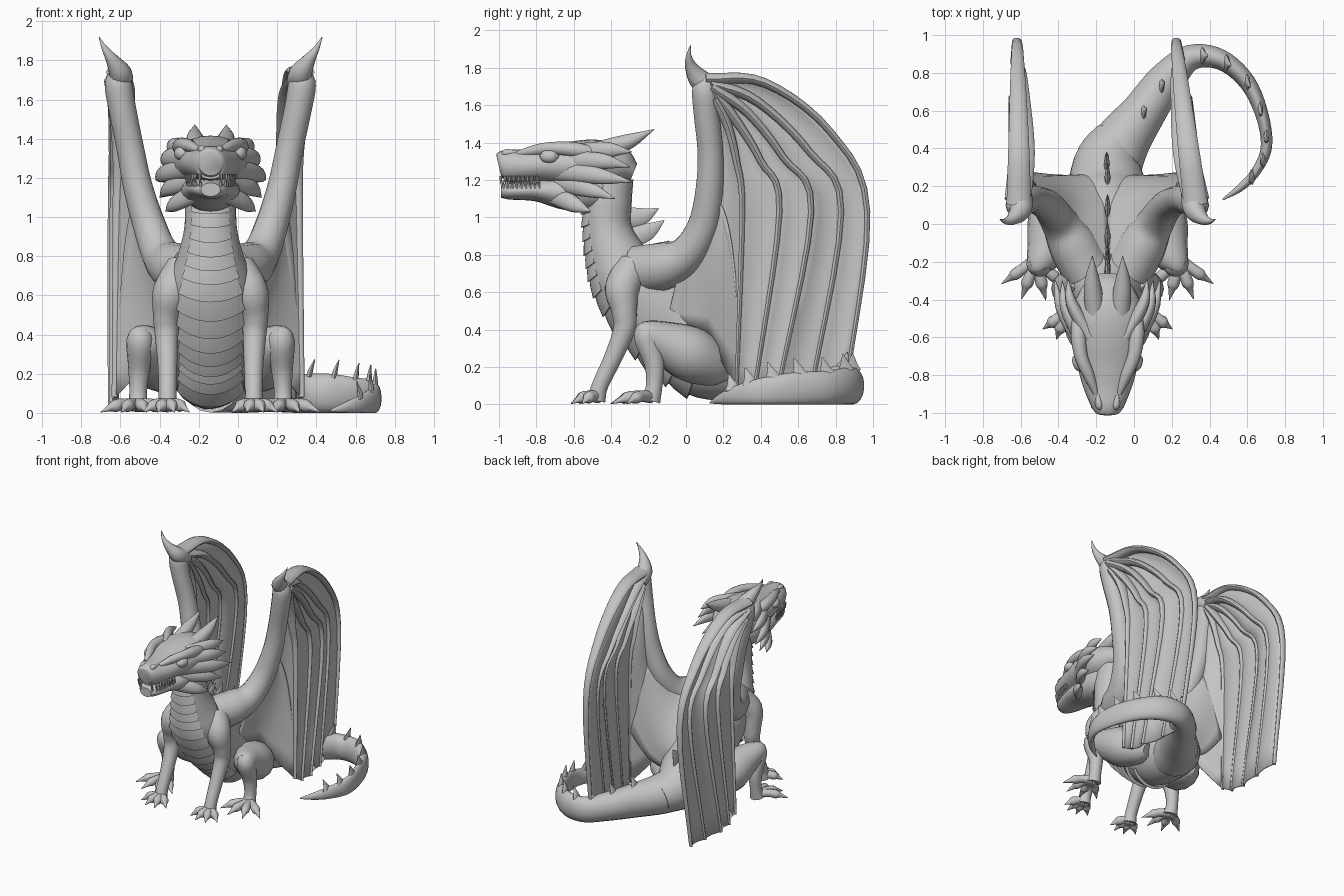
import bpy, bmesh, math
from mathutils import Vector

default = bpy.data.objects.get("Cube")
if default:
    bpy.data.objects.remove(default, do_unlink=True)

CX = -0.14  # body centre line
X, Z = Vector((1, 0, 0)), Vector((0, 0, 1))

stone = bpy.data.materials.new("stone grey")
stone.use_nodes = True
GREY = (0.55, 0.55, 0.55, 1)
stone.diffuse_color = GREY
stone.node_tree.nodes["Principled BSDF"].inputs["Base Color"].default_value = GREY


def finish(name, bm, sharp=50):
    bmesh.ops.recalc_face_normals(bm, faces=bm.faces)
    me = bpy.data.meshes.new(name)
    bm.to_mesh(me)
    bm.free()
    me.materials.append(stone)
    for p in me.polygons:
        p.use_smooth = True
    me.set_sharp_from_angle(angle=math.radians(sharp))
    ob = bpy.data.objects.new(name, me)
    bpy.context.collection.objects.link(ob)
    return ob


def spline(pts, steps=5):
    """Catmull-Rom through points of any dimension."""
    pts = [Vector(p) for p in pts]
    ext = [pts[0] * 2 - pts[1]] + pts + [pts[-1] * 2 - pts[-2]]
    out = []
    for a, b, c, d in zip(ext, ext[1:], ext[2:], ext[3:]):
        for i in range(steps):
            t = i / steps
            out.append((b * 2 + (c - a) * t + (a * 2 - b * 5 + c * 4 - d) * t * t
                        + (b * 3 - a - c * 3 + d) * t ** 3) / 2)
    return out + [pts[-1]]


def frames(pts, ref, steps=5):
    """Centre, two cross axes and two radii along a path of (x, y, z, ra, rb)."""
    s = spline(pts, steps)
    res = []
    for i, p in enumerate(s):
        t = Vector((s[min(i + 1, len(s) - 1)] - s[max(i - 1, 0)])[:3]).normalized()
        u = (ref - t * ref.dot(t)).normalized()
        res.append((Vector(p[:3]), u, t.cross(u), max(p[3], .002), max(p[4], .002)))
    return res


def loft(bm, rings, closed=True):
    rows = [[bm.verts.new(p) for p in r] for r in rings]
    n = len(rows[0])
    for a, b in zip(rows, rows[1:]):
        for i in range(n if closed else n - 1):
            j = (i + 1) % n
            bm.faces.new((a[i], a[j], b[j], b[i]))
    if closed:
        bm.faces.new(rows[0])
        bm.faces.new(rows[-1])


def tube(bm, pts, ref=X, sides=14, steps=5):
    pts = [tuple(p) if len(p) == 5 else tuple(p) + (p[3],) for p in pts]
    ang = [math.tau * i / sides for i in range(sides)]
    loft(bm, [[c + u * ra * math.cos(a) + v * rb * math.sin(a) for a in ang]
              for c, u, v, ra, rb in frames(pts, ref, steps)])


def solid(name, *paths, ref=X, sides=14, steps=5):
    bm = bmesh.new()
    for p in paths:
        tube(bm, p, ref, sides, steps)
    return finish(name, bm)


def sheet(name, rows):
    bm = bmesh.new()
    loft(bm, rows, closed=False)
    mod = finish(name, bm).modifiers.new("thickness", "SOLIDIFY")
    mod.thickness, mod.offset = .012, 0


def spike(base, mid, tip, r, flat=1):
    return [(*base, r * flat, r), (*mid, r * flat * .8, r * .8), (*tip, .002, .002)]


def mid(path, s):
    """Put a centre-line path onto side s."""
    return [(CX + s * p[0], *p[1:]) for p in path]


# Torso and neck
body = mid([(0, -.4, 1.22, .12, .12), (0, -.42, 1.08, .13, .13), (0, -.42, .94, .135, .13),
            (0, -.38, .8, .17, .16), (0, -.31, .66, .22, .2), (0, -.17, .52, .22, .25),
            (0, -.02, .4, .21, .27), (0, .13, .27, .22, .25), (0, .32, .19, .18, .18),
            (.06, .46, .15, .13, .13)], 1)
solid("body", body, sides=24)

# Tail curling around on the ground
tail = [(-.13, .3, .17, .17, .17), (-.06, .44, .15, .15, .15), (.05, .59, .13, .13, .12),
        (.17, .76, .115, .11, .1), (.3, .88, .1, .1, .07), (.46, .87, .1, .1, .055),
        (.6, .75, .09, .09, .045), (.68, .57, .085, .085, .035), (.7, .4, .07, .07, .03),
        (.64, .27, .05, .05, .025), (.56, .19, .03, .03, .02), (.47, .13, .01, .005, .005)]
solid("tail", tail, ref=Z, sides=18)

# Crest of spines down the neck, back and tail
crest = []
for c, u, v, ra, rb in frames(body, X)[8:42:5]:
    up = v if v.y + v.z > 0 else -v
    base = c + up * (rb - .02)
    back = Vector((0, .04, .05))
    h = .13 if c.z > .75 else .075
    crest.append(spike(base, base + up * h * .6 + back * .2, base + up * h + back, .055, .3))
solid("back_spines", *crest, sides=8)
crest = []
for c, u, v, ra, rb in frames(tail, Z)[10:50:4]:
    base = c + Z * (ra - .015)
    along = u.cross(v) * .03
    crest.append([(*base, .015, .045), (*(base + Z * .035 + along * .3), .012, .025),
                  (*(base + Z * .09 + along), .002, .002)])
solid("tail_spines", *crest, sides=8)

# Overlapping scutes on throat, chest and belly
bm = bmesh.new()
fr = frames(body, X)
for k in range(5, 35, 2):
    rings = []
    for step, grow in ((0, .98), (1, 1.03), (2, 1.09), (2, 1.0)):
        row = []
        for j in range(-6, 7):
            a = j / 6 * .8
            c, u, v, ra, rb = fr[k + step]
            front = -v if v.y + v.z > 0 else v
            droop = (fr[k + step + 1][0] - c) * (.5 * math.cos(a * 2) if step == 2 else 0)
            row.append(c + droop + (u * ra * math.sin(a) + front * rb * math.cos(a)) * grow)
        rings.append(row)
    loft(bm, rings, closed=False)
finish("belly_scutes", bm, 35)

# Head and jaw
solid("head", mid([(0, -1, 1.27, .06, .06), (0, -.97, 1.275, .085, .085), (0, -.86, 1.275, .13, .09),
                   (0, -.75, 1.28, .16, .1), (0, -.62, 1.28, .185, .125), (0, -.48, 1.28, .195, .135),
                   (0, -.36, 1.27, .15, .11), (0, -.28, 1.24, .09, .05)], 1), sides=24)
solid("jaw", mid([(0, -.99, 1.14, .05, .035), (0, -.94, 1.14, .085, .045), (0, -.8, 1.145, .125, .06),
                  (0, -.65, 1.135, .15, .095), (0, -.5, 1.15, .14, .12), (0, -.4, 1.18, .1, .08)], 1), sides=20)

for s, side in ((1, "left"), (-1, "right")):
    # Eye, brow and nostril
    solid(side + "_eye", mid([(.13, -.78, 1.325, .005), (.14, -.76, 1.325, .03), (.15, -.73, 1.325, .036),
                              (.155, -.7, 1.325, .03), (.16, -.68, 1.325, .005)], s))
    solid(side + "_brow", mid([(.06, -.9, 1.34, .015), (.1, -.8, 1.36, .03), (.14, -.7, 1.37, .035),
                               (.155, -.58, 1.36, .04), (.16, -.45, 1.34, .02)], s))
    solid(side + "_nostril", mid([(.035, -.985, 1.33, .005), (.045, -.96, 1.345, .02), (.05, -.9, 1.345, .01)], s))

    # Horn and cheek frill
    solid(side + "_horn", mid(spike((.06, -.52, 1.34), (.08, -.32, 1.4), (.08, -.17, 1.47), .055, 1), s))
    frill = [((.09, -.6, 1.34), (.19, -.42, 1.36), (.21, -.29, 1.35)),
             ((.11, -.66, 1.3), (.22, -.45, 1.3), (.24, -.3, 1.27)),
             ((.11, -.68, 1.25), (.24, -.46, 1.22), (.28, -.29, 1.19)),
             ((.08, -.68, 1.19), (.21, -.52, 1.15), (.26, -.38, 1.1)),
             ((.06, -.72, 1.13), (.18, -.6, 1.07), (.23, -.51, 1.03))]
    solid(side + "_cheek_frill", *[mid(spike(*f, .055, .7), s) for f in frill])

    # Teeth along both lips
    teeth = []
    for i in range(9):
        y = -.99 + i * .024
        x = .055 + .07 * math.sqrt(i / 8)
        teeth.append(spike((x, y, 1.22), (x, y, 1.2), (x, y, 1.175), .009))
        teeth.append(spike((x * .95, y + .012, 1.155), (x * .95, y + .012, 1.175), (x, y + .012, 1.2), .009))
    solid(side + "_teeth", *[mid(t, s) for t in teeth], sides=6, steps=2)

    # Front leg
    solid(side + "_front_leg", mid([(.14, -.28, .74, .09), (.2, -.34, .62, .095), (.225, -.33, .5, .07),
                                    (.225, -.33, .4, .06), (.22, -.39, .25, .05), (.22, -.46, .1, .045),
                                    (.22, -.48, .02, .05)], s))
    # Hind leg
    solid(side + "_thigh", mid([(.2, .23, .17, .05), (.22, .16, .2, .11), (.27, .02, .27, .15),
                                (.32, -.13, .34, .11), (.36, -.22, .38, .07), (.36, -.26, .38, .03)], s))
    solid(side + "_shin", mid([(.36, -.2, .42, .05), (.36, -.21, .36, .07), (.365, -.17, .22, .055),
                               (.37, -.17, .1, .045), (.37, -.19, .02, .055)], s))

    # Feet with four clawed toes
    for label, x, y, reach in (("front", .22, -.47, .15), ("hind", .38, -.19, .22)):
        toes = []
        for deg in (-48, -14, 20, 55):
            dx, dy = math.sin(math.radians(deg)), -math.cos(math.radians(deg))
            toes.append(mid([(x + dx * reach * f, y + dy * reach * f, z, r) for f, z, r in
                             ((0, .04, .035), (.35, .045, .03), (.6, .035, .032),
                              (.75, .025, .018), (1, .004, .002))], s))
        solid(side + "_" + label + "_foot", *toes, sides=10)

    # Wing, whose left one leans inward to the rear
    def lean(path):
        shift = .13 if s > 0 else 0
        return mid([(p[0] - shift * max(0, p[1] - .08), *p[1:]) for p in path], s)

    solid(side + "_wing_arm", lean([(.1, -.26, .72, .13), (.18, -.12, .74, .13), (.25, 0, .8, .1),
                                    (.31, .09, .95, .085), (.37, .125, 1.15, .075), (.41, .13, 1.35, .07),
                                    (.45, .11, 1.55, .07), (.47, .1, 1.68, .07), (.46, .09, 1.74, .045)]))
    solid(side + "_wing_claw", lean([(.46, .17, 1.68, .06), (.46, .08, 1.73, .06), (.5, .03, 1.8, .035),
                                     (.54, .015, 1.86, .016), (.57, .025, 1.92, .002)]))
    ribs = [[(.47, .1, 1.74), (.47, .42, 1.72), (.475, .77, 1.46), (.48, .97, 1.03), (.5, .85, .04)],
            [(.47, .12, 1.72), (.44, .38, 1.62), (.45, .66, 1.35), (.465, .83, 1.03), (.49, .66, .02)],
            [(.48, .13, 1.7), (.47, .33, 1.56), (.48, .52, 1.32), (.5, .67, 1.03), (.51, .48, .02)],
            [(.47, .14, 1.68), (.46, .28, 1.5), (.47, .4, 1.3), (.49, .5, 1.03), (.5, .36, .03)],
            [(.47, .15, 1.64), (.46, .22, 1.5), (.46, .27, 1.3), (.475, .3, 1.03), (.49, .27, .08)],
            [(.45, .14, 1.6), (.42, .16, 1.45), (.39, .17, 1.25), (.35, .14, .9), (.25, .12, .38)],
            [(.44, .12, 1.55), (.39, .12, 1.35), (.33, .08, 1.05), (.26, -.03, .74), (.19, -.1, .45)]]
    ribs = [lean(r) for r in ribs]
    thick = ((.065, .035), (.055, .026), (.04, .02), (.025, .016), (.015, .01))
    solid(side + "_wing_fingers", *[[(*p, *r) for p, r in zip(rib, thick)] for rib in ribs[:5]], sides=10)

    # Membrane sagging between the fingers
    lines = [spline(r, 6) for r in ribs]
    rows = []
    for a, b in zip(lines, lines[1:]):
        for f in (0, .25, .5, .75):
            sag = .02 * math.sin(math.pi * f)
            rows.append([p.lerp(q, f) - X * s * sag * min(1, i / 8) for i, (p, q) in enumerate(zip(a, b))])
    rows.append(lines[-1])
    sheet(side + "_wing_membrane", rows)

    # Web of skin slung from the wing arm to the back
    web = [[(.17, -.2, .84), (.08, -.2, .82), (0, -.2, .78)],
           [(.27, .04, .9), (.14, .02, .78), (0, 0, .7)],
           [(.37, .16, 1.08), (.2, .16, .71), (0, .14, .57)],
           [(.43, .23, .92), (.26, .24, .54), (.06, .25, .42)],
           [(.47, .28, .5), (.32, .26, .32), (.14, .25, .26)]]
    slings = [spline(lean(w), 5) for w in web]
    sheet(side + "_back_web", [spline(c, 4) for c in zip(*slings)])
